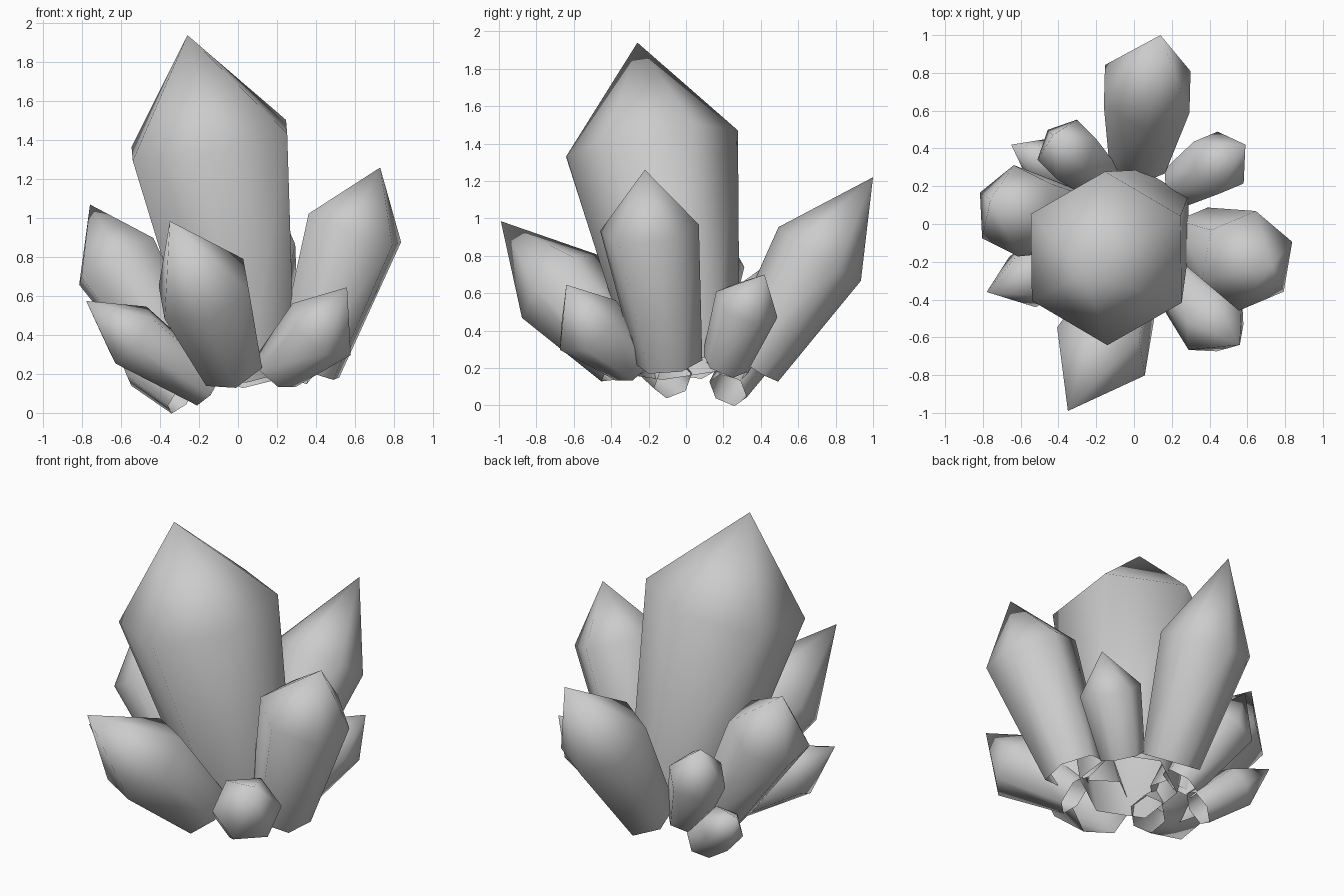
import bpy, bmesh, math
from mathutils import Vector

if "Cube" in bpy.data.objects:
    bpy.data.objects.remove(bpy.data.objects["Cube"], do_unlink=True)

# Single grey stone colour
GREY = (0.6, 0.6, 0.6, 1)
stone = bpy.data.materials.new("grey_crystal")
stone.use_nodes = True
stone.diffuse_color = GREY
stone.node_tree.nodes["Principled BSDF"].inputs["Base Color"].default_value = GREY


def crystal(name, base, shoulder, tip, base_radius, shoulder_radius, roll=0):
    """Open six-sided shaft that widens to a shoulder and closes in a point."""
    axis = Vector(tip) - Vector(base)
    turn = Vector((0, 0, 1)).rotation_difference(axis)
    bm = bmesh.new()

    def ring(centre, radius):
        corners = []
        for i in range(6):
            a = math.radians(90 + roll + 60 * i)
            offset = Vector((math.cos(a), math.sin(a), 0)) * radius
            corners.append(bm.verts.new(Vector(centre) + turn @ offset))
        return corners

    low = ring(base, base_radius)
    high = ring(shoulder, shoulder_radius)
    point = bm.verts.new(tip)
    for i in range(6):
        j = (i + 1) % 6
        bm.faces.new((low[i], low[j], high[j], high[i]))
        bm.faces.new((high[i], high[j], point))
    for face in bm.faces:
        face.smooth = True
    mesh = bpy.data.meshes.new(name)
    bm.to_mesh(mesh)
    bm.free()
    mesh.materials.append(stone)
    obj = bpy.data.objects.new(name, mesh)
    bpy.context.collection.objects.link(obj)


# Tall centre crystal
crystal("main_crystal", (0.05, 0.01, 0.2), (-0.147, -0.182, 1.4),
        (-0.26, -0.26, 1.94), 0.28, 0.465)

# Large crystals leaning outward
crystal("back_crystal", (0.02, 0.35, 0.22), (0.07, 0.715, 0.81),
        (0.14, 1.0, 1.22), 0.17, 0.263, -3)
crystal("left_crystal", (0.36, -0.09, 0.23), (0.6, -0.195, 0.95),
        (0.73, -0.22, 1.26), 0.18, 0.268, -9)
crystal("front_crystal", (-0.03, -0.32, 0.24), (-0.175, -0.675, 0.637),
        (-0.35, -0.99, 0.985), 0.175, 0.265)
crystal("right_crystal", (-0.28, 0.02, 0.22), (-0.625, 0.07, 0.778),
        (-0.76, 0.13, 1.07), 0.16, 0.245, 5)

# Small crystals between them
crystal("front_right_crystal", (-0.16, -0.07, 0.13), (-0.55, -0.28, 0.4),
        (-0.78, -0.36, 0.575), 0.11, 0.175)
crystal("front_left_crystal", (0.2, -0.28, 0.22), (0.43, -0.525, 0.43),
        (0.56, -0.64, 0.645), 0.13, 0.2, 15)
crystal("back_left_crystal", (0.26, 0.21, 0.23), (0.448, 0.325, 0.54),
        (0.59, 0.42, 0.7), 0.13, 0.178, -5)
crystal("back_right_crystal", (-0.16, 0.22, 0.2), (-0.355, 0.395, 0.56),
        (-0.43, 0.47, 0.78), 0.12, 0.172, -15)
crystal("low_crystal", (-0.285, 0.225, 0.085), (-0.48, 0.33, 0.246),
        (-0.65, 0.42, 0.39), 0.11, 0.133)
